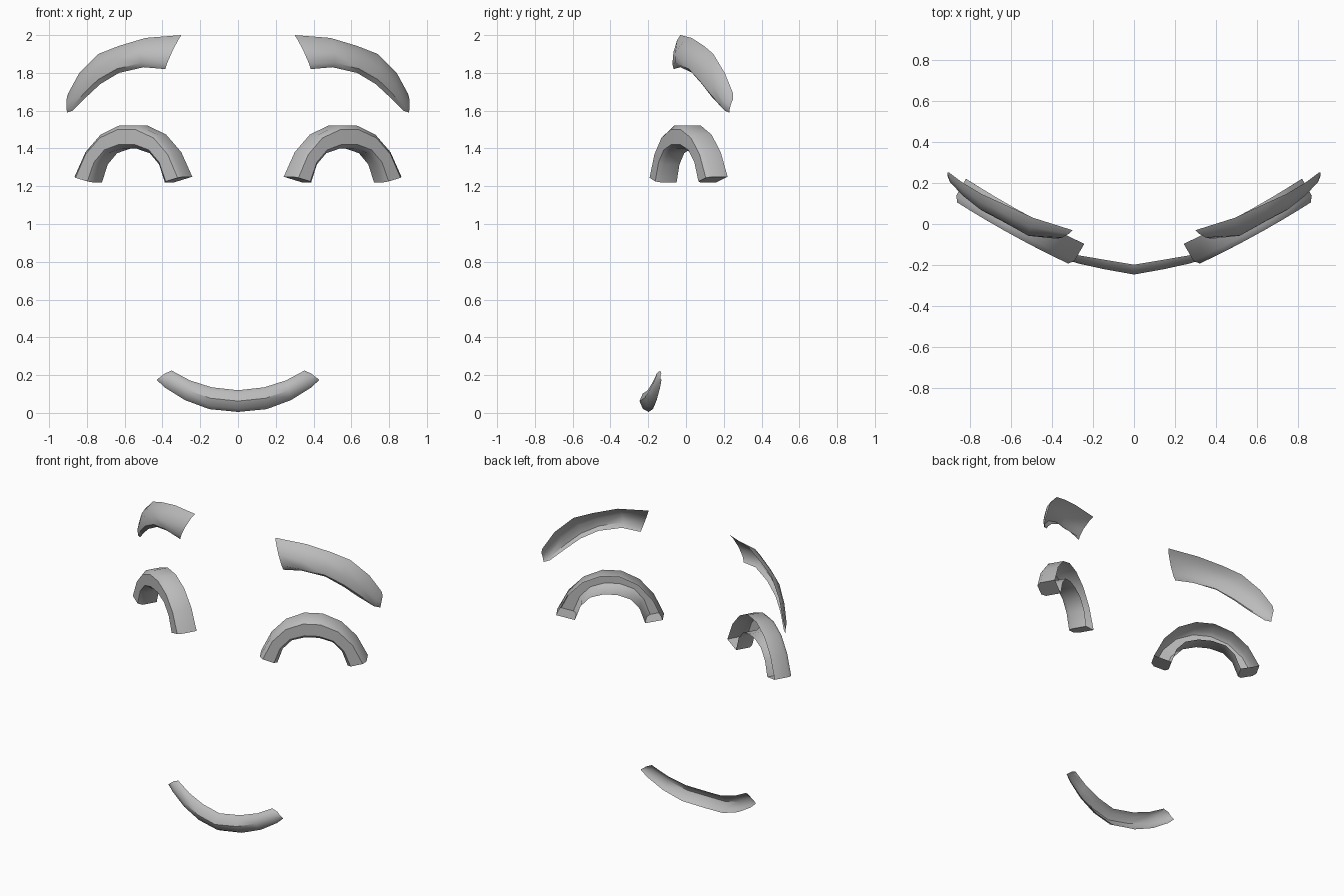
import bpy
import math
from mathutils import Vector

if "Cube" in bpy.data.objects:
    bpy.data.objects.remove(bpy.data.objects["Cube"])

grey = bpy.data.materials.new("soft_grey")
grey.diffuse_color = (0.5, 0.5, 0.5, 1)
grey.use_nodes = True
grey.node_tree.nodes["Principled BSDF"].inputs["Base Color"].default_value = grey.diffuse_color


def loft(name, rows, side=1, caps=False):
    """Skin a run of cross-sections; side=-1 gives the mirrored copy."""
    n = len(rows[0])
    verts = [(p[0] * side, p[1], p[2]) for row in rows for p in row]
    faces = []
    for i in range(len(rows) - 1):
        for j in range(n - 1):
            a, b = i * n + j, (i + 1) * n + j
            faces.append((a, a + 1, b + 1, b))
    if caps:
        last = (len(rows) - 1) * n
        faces.append(tuple(reversed(range(n))))
        faces.append(tuple(range(last, last + n)))
    if side < 0:
        faces = [f[::-1] for f in faces]
    mesh = bpy.data.meshes.new(name)
    mesh.from_pydata(verts, [], faces)
    mesh.materials.append(grey)
    obj = bpy.data.objects.new(name, mesh)
    bpy.context.collection.objects.link(obj)
    bpy.ops.object.select_all(action='DESELECT')
    obj.select_set(True)
    bpy.context.view_layer.objects.active = obj
    bpy.ops.object.shade_smooth_by_angle(angle=math.radians(40))


def bowed(top, bottom, bulge, forward):
    """Cross-section from top edge to bottom edge, bulging forward."""
    top, bottom = Vector(top), Vector(bottom)
    return [top.lerp(bottom, t) + Vector(forward) * bulge * k
            for t, k in ((0, 0), (0.15, 0.65), (0.5, 1), (0.85, 0.65), (1, 0))]


# Eyebrows: thin curved sheets, (top edge, bottom edge, bulge)
brow = [
    ((0.30, -0.03, 2.00), (0.385, -0.065, 1.82), 0.02),
    ((0.49, 0.03, 1.985), (0.50, -0.03, 1.83), 0.06),
    ((0.63, 0.095, 1.943), (0.63, 0.035, 1.80), 0.05),
    ((0.74, 0.145, 1.90), (0.73, 0.085, 1.74), 0.045),
    ((0.84, 0.205, 1.80), (0.80, 0.135, 1.675), 0.035),
    ((0.90, 0.25, 1.69), (0.875, 0.205, 1.60), 0.025),
    ((0.908, 0.25, 1.66), (0.905, 0.23, 1.59), 0.005),
]
brow_rows = [bowed(t, b, k, (0.35, -0.94, 0)) for t, b, k in brow]

# Eyes: arched channels, open at the back, outer and inner half arcs (dx, z)
outer = [(0.288, 1.25), (0.23, 1.38), (0.15, 1.473), (0.05, 1.522)]
inner = [(0.19, 1.22), (0.16, 1.315), (0.11, 1.375), (0.037, 1.40)]


def full(arc):
    return [(-x, z) for x, z in arc] + [(x, z) for x, z in reversed(arc)]


def on_eye(dx, z, depth):
    y = -0.055 + 0.55 * dx + 0.15 * dx * dx
    return (0.59 + dx - 0.5 * depth, y + 0.87 * depth, z)


eye_rows = []
for o, i in zip(full(outer), full(inner)):
    a, b = Vector(o), Vector(i)
    section = ((0, 0.12), (0, 0.025), (0.18, 0), (0.82, 0), (1, 0.025), (1, 0.12))
    eye_rows.append([on_eye(*a.lerp(b, t), d) for t, d in section])

for label, side in (("right", 1), ("left", -1)):
    loft(label + "_eyebrow", brow_rows, side)
    loft(label + "_eye_arch", eye_rows, side, caps=True)

# Mouth: curved smiling sheet, half stations (x, y, top z, bottom z, bulge)
half = [
    (0.0, -0.198, 0.12, 0.005, 0.048),
    (0.145, -0.175, 0.135, 0.02, 0.045),
    (0.268, -0.155, 0.172, 0.068, 0.038),
    (0.37, -0.137, 0.224, 0.135, 0.025),
    (0.41, -0.13, 0.207, 0.175, 0.006),
]
stations = [(-x, *r) for x, *r in reversed(half[1:])] + half
mouth_rows = []
for x, y, top, bottom, bulge in stations:
    lean = 0.05 * x
    mouth_rows.append(bowed((x - lean, y, top), (x + lean, y, bottom), bulge, (0, -1, 0)))
loft("mouth", mouth_rows)
